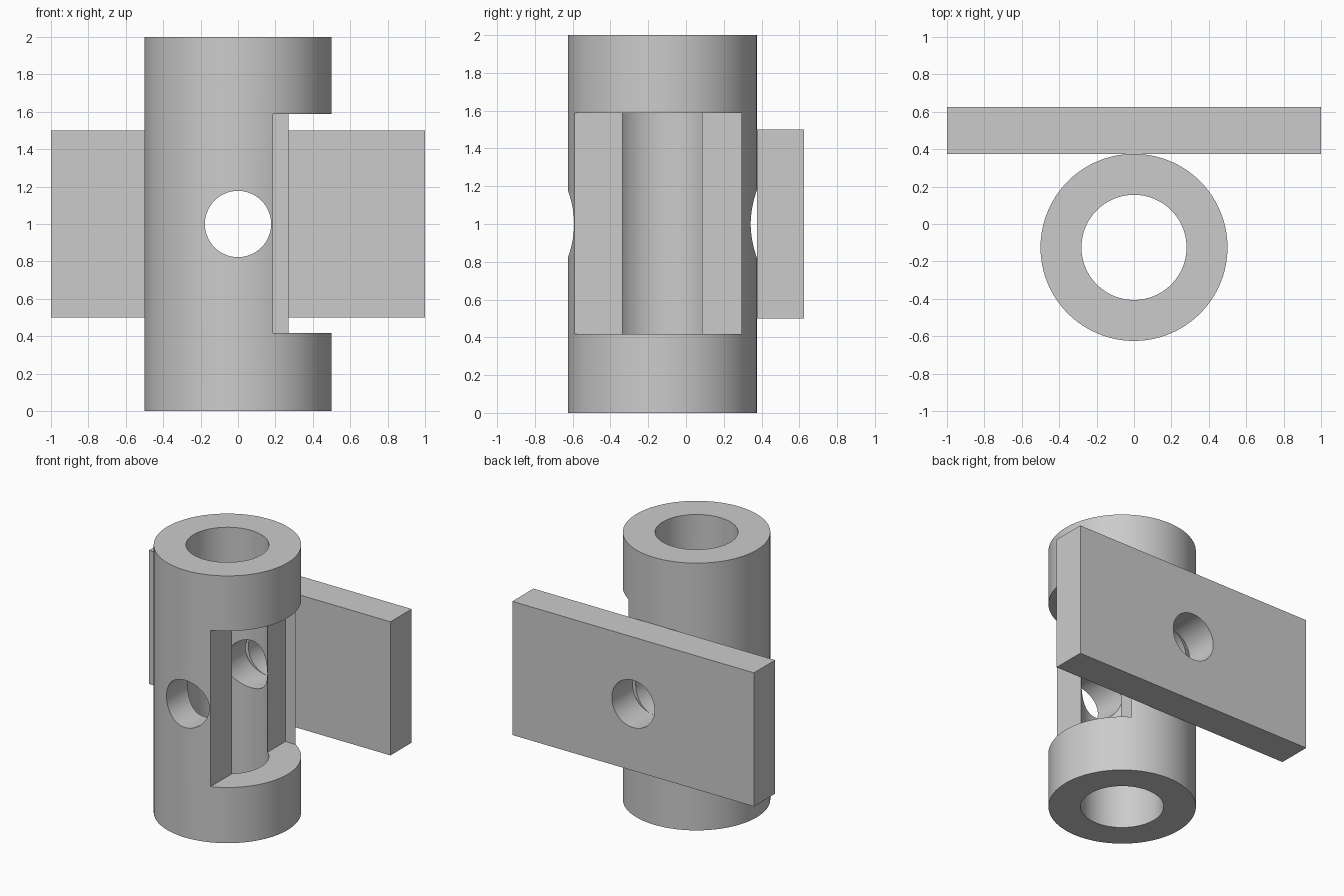
import bpy
from math import pi, radians

if "Cube" in bpy.data.objects:
    bpy.data.objects.remove(bpy.data.objects["Cube"])

TUBE_Y = -0.125


def box(name, lo, hi):
    bpy.ops.mesh.primitive_cube_add(size=1, location=[(a + b) / 2 for a, b in zip(lo, hi)])
    ob = bpy.context.object
    ob.name = name
    ob.scale = [b - a for a, b in zip(lo, hi)]
    bpy.ops.object.transform_apply(location=False, rotation=False, scale=True)
    return ob


def cylinder(name, radius, depth, loc, rot=(0, 0, 0)):
    bpy.ops.mesh.primitive_cylinder_add(vertices=128, radius=radius, depth=depth,
                                        location=loc, rotation=rot)
    ob = bpy.context.object
    ob.name = name
    return ob


def cut(target, cutters):
    for c in cutters:
        m = target.modifiers.new("cut_" + c.name, 'BOOLEAN')
        m.operation = 'DIFFERENCE'
        m.solver = 'EXACT'
        m.object = c
        bpy.context.view_layer.objects.active = target
        bpy.ops.object.modifier_apply(modifier=m.name)


# Main parts
tube = cylinder("tube", 0.5, 2, (0, TUBE_Y, 1))
plate = box("plate", (-1, 0.375, 0.5), (1, 0.625, 1.5))

# Cutters: bore, side window and the cross hole through tube and plate
bore = cylinder("bore_cutter", 0.281, 3, (0, TUBE_Y, 1))
window = box("window_cutter", (0.186, -1, 0.417), (1, 0.295, 1.587))
cross_hole = cylinder("cross_hole_cutter", 0.177, 3, (0, 0, 1), (pi / 2, 0, 0))

cut(tube, [bore, window, cross_hole])
cut(plate, [cross_hole])

for c in (bore, window, cross_hole):
    bpy.data.objects.remove(c, do_unlink=True)

# Smooth curved walls, sharp edges kept
for ob in (tube, plate):
    bpy.ops.object.select_all(action='DESELECT')
    ob.select_set(True)
    bpy.context.view_layer.objects.active = ob
    bpy.ops.object.shade_smooth_by_angle(angle=radians(30))
